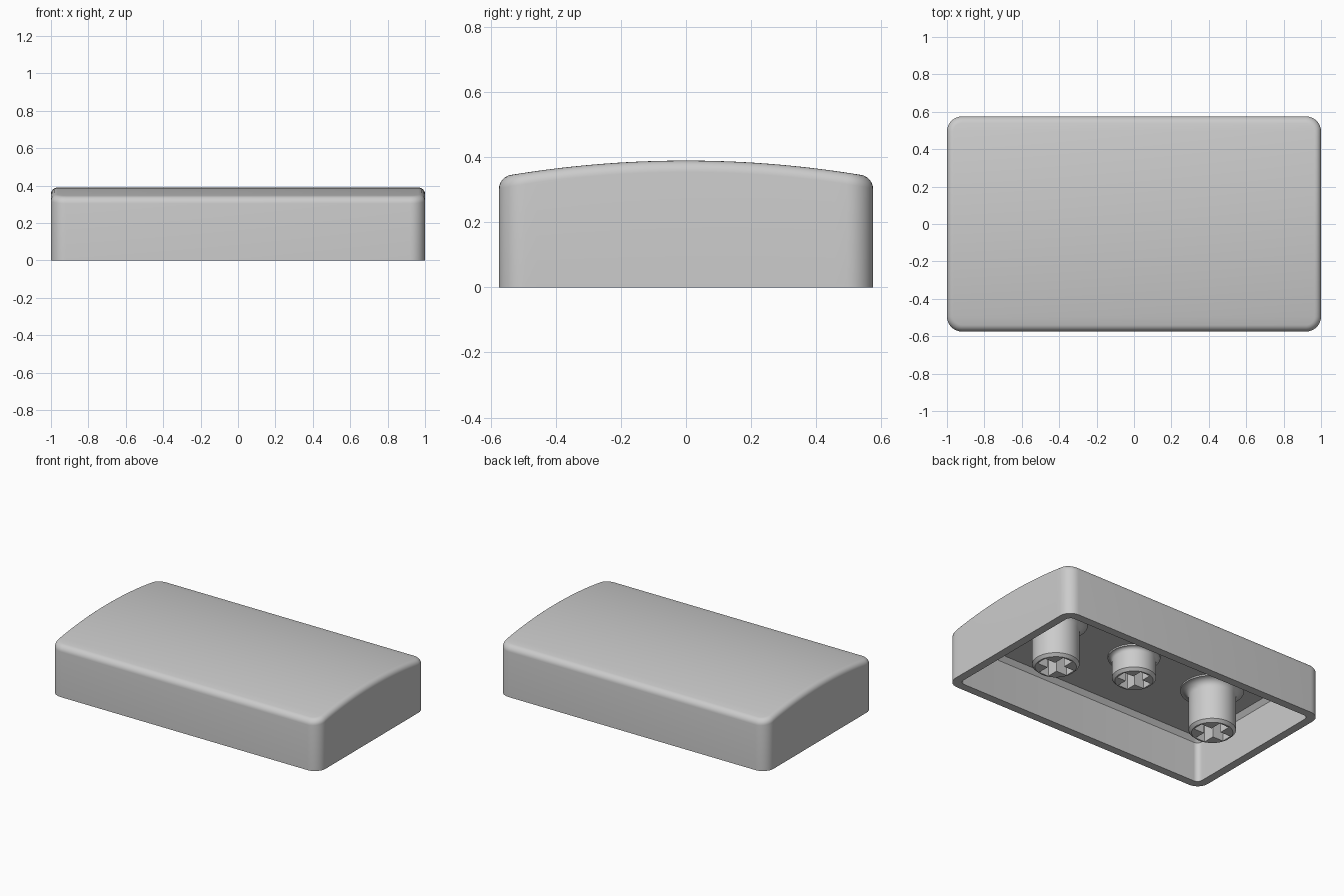
import bpy, bmesh, math

cube = bpy.data.objects.get("Cube")
if cube:
    bpy.data.objects.remove(cube, do_unlink=True)

grey = bpy.data.materials.new("plain grey")
grey.use_nodes = True
grey.diffuse_color = (0.6, 0.6, 0.6, 1)
grey.node_tree.nodes["Principled BSDF"].inputs["Base Color"].default_value = (0.6, 0.6, 0.6, 1)

HX, HY, TOP, CURVE = 1.0, 0.575, 0.39, 3.3
WALL, ROUND, FILLET, CEILING = 0.055, 0.08, 0.035, 0.30


def finish(bm, name, smooth=True):
    bmesh.ops.recalc_face_normals(bm, faces=bm.faces)
    mesh = bpy.data.meshes.new(name)
    bm.to_mesh(mesh)
    bm.free()
    mesh.materials.append(grey)
    obj = bpy.data.objects.new(name, mesh)
    bpy.context.collection.objects.link(obj)
    if smooth:
        bpy.ops.object.select_all(action="DESELECT")
        obj.select_set(True)
        bpy.context.view_layer.objects.active = obj
        bpy.ops.object.shade_smooth_by_angle(angle=math.radians(35))
    return obj


def half_outline(inset, corner, steps=8, spans=28):
    """Right half of a rounded rectangle, from front to back."""
    cx, cy = HX - inset - corner, HY - inset - corner
    arc = [(cx + corner * math.sin(a), cy + corner * math.cos(a))
           for a in (math.pi / 2 * i / steps for i in range(steps + 1))]
    side = [(cx + corner, -cy + 2 * cy * i / spans) for i in range(1, spans)]
    return [(x, -y) for x, y in arc] + side + arc[::-1]


def crown(y):
    return TOP - CURVE + math.sqrt(CURVE ** 2 - y ** 2)


def ring(bm, inset, corner, height):
    half = half_outline(inset, corner)
    outline = half + [(-x, y) for x, y in reversed(half)]
    return [bm.verts.new((x, y, height(y))) for x, y in outline]


def bridge(bm, a, b):
    n = len(a)
    for i in range(n):
        bm.faces.new((a[i], a[(i + 1) % n], b[(i + 1) % n], b[i]))


def cap(bm, loop):
    """Close a mirrored outline with strips running across."""
    n = len(loop)
    for i in range(n // 2 - 1):
        bm.faces.new((loop[i], loop[i + 1], loop[n - 2 - i], loop[n - 1 - i]))


# Shell: ceiling, inner walls, rim, outer walls, rounded edge, crowned top
bm = bmesh.new()
rings = [ring(bm, inset, corner, lambda y, z=z: z) for inset, corner, z in (
    (WALL + 0.025, 0.02, CEILING), (WALL, 0.035, CEILING - 0.03),
    (WALL, 0.035, 0), (0, ROUND, 0))]
for i in range(7):
    a = math.pi / 2 * i / 6
    inset = FILLET * (1 - math.cos(a))
    drop = FILLET * (1 - math.sin(a))
    rings.append(ring(bm, inset, ROUND - inset, lambda y, d=drop: crown(y) - d))
for a, b in zip(rings, rings[1:]):
    bridge(bm, a, b)
cap(bm, rings[0])
cap(bm, rings[-1])
finish(bm, "cap_shell")


# Stems: turned posts with a flared root and a cross-shaped socket
def stem(name, x, z, radius, flare):
    profile = [(radius - 0.018, z), (radius, z + 0.018)]
    for i in range(7):
        a = math.pi / 2 * i / 6
        profile.append((radius + flare * (1 - math.cos(a)),
                        CEILING - 0.01 - flare * (1 - math.sin(a))))
    profile.append((radius + flare, CEILING + 0.01))
    bm = bmesh.new()
    sides = 48
    loops = [[bm.verts.new((x + r * math.cos(math.tau * k / sides),
                            r * math.sin(math.tau * k / sides), h))
              for k in range(sides)] for r, h in profile]
    for a, b in zip(loops, loops[1:]):
        bridge(bm, a, b)
    bm.faces.new(loops[0])
    bm.faces.new(loops[-1])
    post = finish(bm, name)

    # Plus-shaped cutter
    bm = bmesh.new()
    arm, half = radius - 0.03, 0.036
    quarter = [(arm, -half), (arm, half), (half, half)]
    points = []
    for k in range(4):
        c, s = round(math.cos(k * math.pi / 2)), round(math.sin(k * math.pi / 2))
        points += [(px * c - py * s, px * s + py * c) for px, py in quarter]
    low = [bm.verts.new((x + px, py, z - 0.05)) for px, py in points]
    high = [bm.verts.new((x + px, py, CEILING - 0.04)) for px, py in points]
    bridge(bm, low, high)
    bm.faces.new(low)
    bm.faces.new(high)
    cutter = finish(bm, name + "_cutter", smooth=False)

    # Cut the socket, then drop the cutter
    cut = post.modifiers.new("socket", "BOOLEAN")
    cut.operation, cut.solver, cut.object = "DIFFERENCE", "EXACT", cutter
    bpy.ops.object.select_all(action="DESELECT")
    post.select_set(True)
    bpy.context.view_layer.objects.active = post
    bpy.ops.object.modifier_move_to_index(modifier="socket", index=0)
    bpy.ops.object.modifier_apply(modifier="socket")
    bpy.data.objects.remove(cutter, do_unlink=True)


stem("middle_stem", 0, 0.135, 0.135, 0.025)
stem("left_stem", 0.62, 0, 0.144, 0.05)
stem("right_stem", -0.62, 0, 0.144, 0.05)
